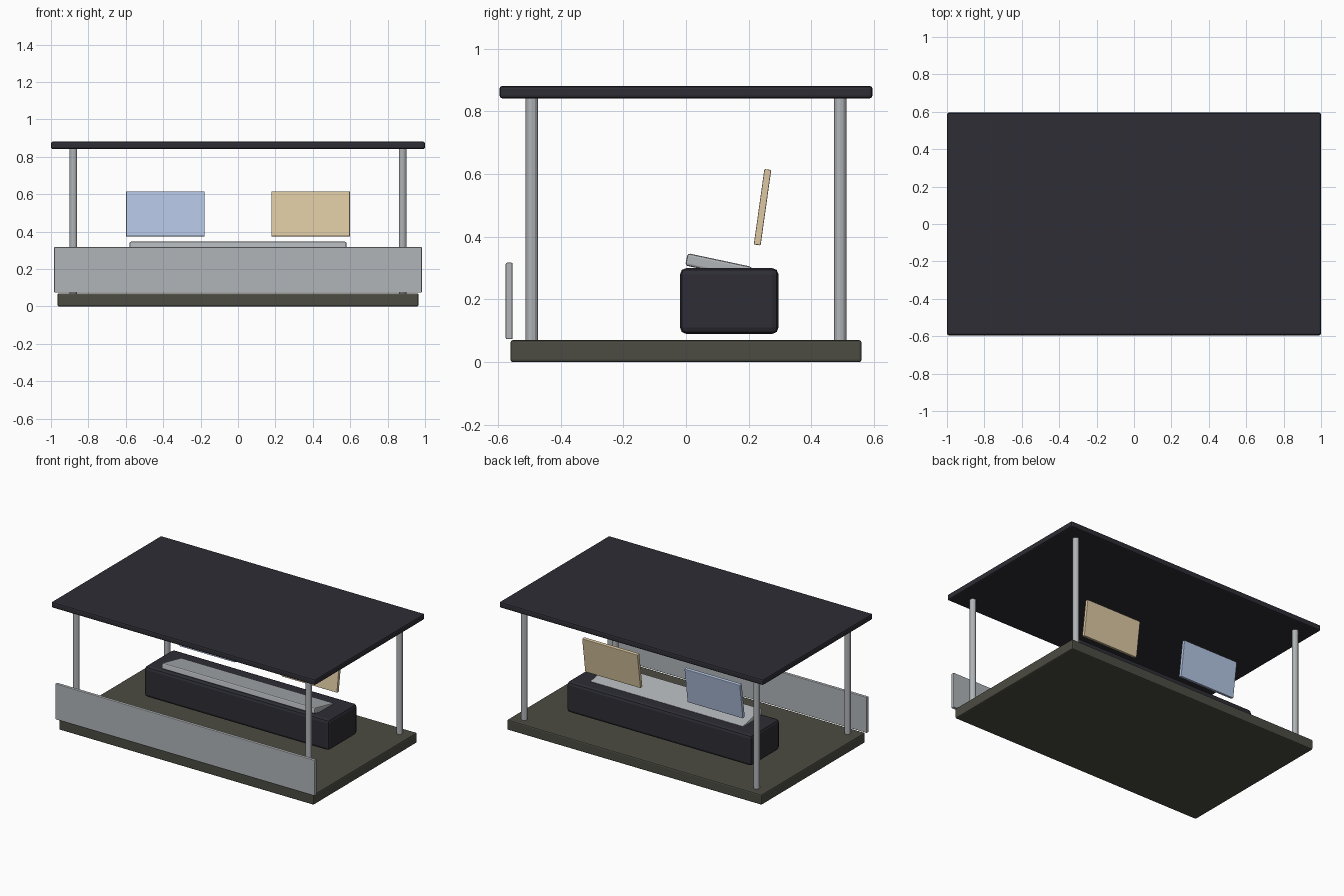
import bpy
import math

if "Cube" in bpy.data.objects:
    bpy.data.objects.remove(bpy.data.objects["Cube"], do_unlink=True)


def material(name, r, g, b, rough=0.6):
    m = bpy.data.materials.new(name)
    m.use_nodes = True
    m.diffuse_color = (r, g, b, 1)
    bsdf = m.node_tree.nodes["Principled BSDF"]
    bsdf.inputs["Base Color"].default_value = (r, g, b, 1)
    bsdf.inputs["Roughness"].default_value = rough
    return m


charcoal = material("charcoal", 0.026, 0.026, 0.035)
olive = material("olive grey", 0.072, 0.072, 0.056)
steel = material("light steel", 0.44, 0.46, 0.48)
blue = material("pale blue", 0.45, 0.55, 0.75)
tan = material("warm tan", 0.72, 0.58, 0.36)


def box(name, centre, size, mat, bevel, tilt=0.0):
    """Bevelled box, tilted about the x axis."""
    bpy.ops.mesh.primitive_cube_add(size=1, location=centre)
    ob = bpy.context.object
    ob.name = name
    ob.scale = size
    bpy.ops.object.transform_apply(location=False, rotation=False, scale=True)
    ob.rotation_euler.x = math.radians(tilt)
    ob.data.materials.append(mat)
    mod = ob.modifiers.new("rounded edges", "BEVEL")
    mod.width = bevel
    mod.segments = 2
    return ob


# Floor, roof and front barrier
box("floor_slab", (0, 0, 0.035), (1.93, 1.12, 0.07), olive, 0.008)
box("roof_slab", (0, 0, 0.861), (2.0, 1.19, 0.04), charcoal, 0.01)
box("front_panel", (0, -0.564, 0.195), (1.966, 0.022, 0.244), steel, 0.004)

# Corner posts
for sx, side in ((1, "left"), (-1, "right")):
    for sy, end in ((1, "back"), (-1, "front")):
        bpy.ops.mesh.primitive_cylinder_add(
            vertices=12, radius=0.02, depth=0.79,
            location=(sx * 0.88, sy * 0.492, 0.455))
        post = bpy.context.object
        post.name = f"{end}_{side}_post"
        post.data.materials.append(steel)

# Console with its sloping desk
box("console_body", (0, 0.138, 0.195), (1.4, 0.314, 0.21), charcoal, 0.02)
box("console_desk", (0, 0.104, 0.306), (1.16, 0.21, 0.04), steel, 0.008, -12)

# Screens leaning back above the console
for sx, name, mat in ((1, "left_screen", tan), (-1, "right_screen", blue)):
    box(name, (sx * 0.388, 0.244, 0.494), (0.42, 0.022, 0.243), mat, 0.003, -8)
